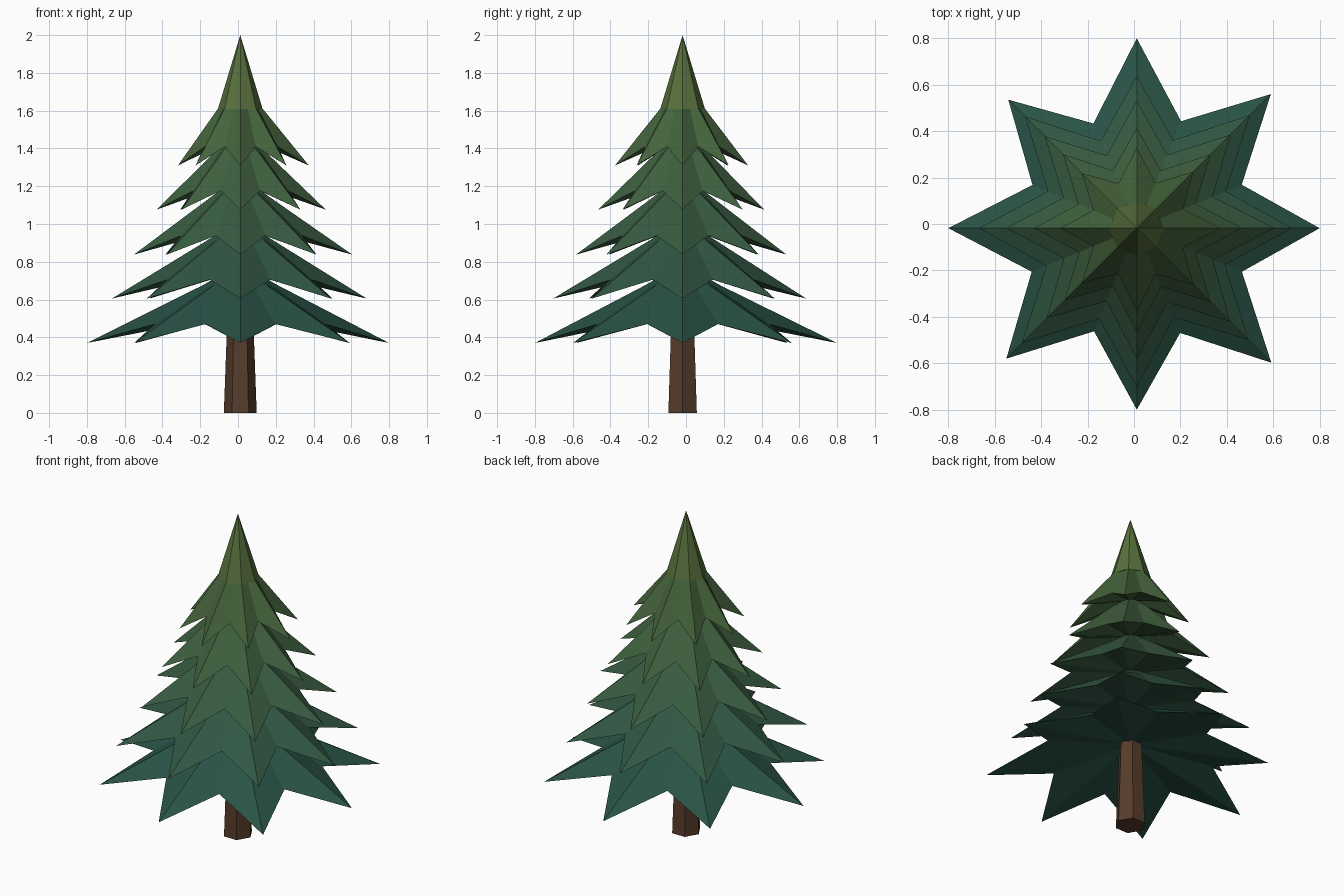
import bpy, bmesh
from math import cos, sin, pi

if "Cube" in bpy.data.objects:
    bpy.data.objects.remove(bpy.data.objects["Cube"])

CX, CY = 0.012, -0.018   # tree axis, slightly off the bounding-box centre


def material(name, rgb):
    m = bpy.data.materials.new(name)
    m.diffuse_color = (*rgb, 1)
    m.use_nodes = True
    m.node_tree.nodes["Principled BSDF"].inputs["Base Color"].default_value = m.diffuse_color
    return m


def ring(bm, radii, zs, turn=0.0):
    n = len(radii)
    return [bm.verts.new((CX + r * cos(turn + 2 * pi * i / n),
                          CY + r * sin(turn + 2 * pi * i / n), z))
            for i, (r, z) in enumerate(zip(radii, zs))]


def bridge(bm, a, b):
    n = len(a)
    for i in range(n):
        j = (i + 1) % n
        bm.faces.new((a[i], a[j], b[j], b[i]))


def fan(bm, loop, z):
    c = bm.verts.new((CX, CY, z))
    n = len(loop)
    for i in range(n):
        bm.faces.new((loop[i], loop[(i + 1) % n], c))


def finish(bm, name, mat):
    bmesh.ops.recalc_face_normals(bm, faces=bm.faces)
    me = bpy.data.meshes.new(name)
    bm.to_mesh(me)
    bm.free()
    ob = bpy.data.objects.new(name, me)
    bpy.context.collection.objects.link(ob)
    me.materials.append(mat)


# Tapered hexagonal trunk
bm = bmesh.new()
low = ring(bm, [0.087] * 6, [0] * 6)
high = ring(bm, [0.065] * 6, [0.6] * 6)
bridge(bm, low, high)
bm.faces.new(low)
bm.faces.new(high)
finish(bm, "trunk", material("bark", (0.095, 0.045, 0.024)))

# Five drooping star-shaped branch tiers: (tip height, top radius, 8 tip radii from +x)
tiers = [
    (0.37, 0.200, (.788, .817, .818, .783, .812, .795, .782, .820)),
    (0.605, 0.180, (.670, .69, .655, .68, .680, .70, .686, .68)),
    (0.838, 0.155, (.593, .57, .550, .56, .563, .55, .564, .57)),
    (1.076, 0.135, (.453, .45, .432, .45, .443, .44, .447, .45)),
    (1.31, 0.115, (.363, .345, .347, .335, .330, .335, .358, .345)),
]
for k, (z, top_r, tips) in enumerate(tiers):
    radii, heights = [], []
    for i, r in enumerate(tips):
        radii += [r, 0.305 * (r + tips[(i + 1) % 8])]   # tip, then notch
        heights += [z, z + 0.1]
    bm = bmesh.new()
    star = ring(bm, radii, heights)
    top = ring(bm, [top_r, top_r * 0.88] * 8, [z + 0.305] * 16)
    bridge(bm, star, top)
    fan(bm, star, z + 0.16)    # hollow underside
    fan(bm, top, z + 0.42)
    t = k / 5
    finish(bm, f"branch_tier_{k + 1}",
           material(f"needles_{k + 1}", (0.022 + 0.045 * t, 0.085 + 0.05 * t, 0.06 - 0.02 * t)))

# Pointed crown
bm = bmesh.new()
base = ring(bm, [0.118] * 8, [1.61] * 8)
fan(bm, base, 2.0)
bm.faces.new(base)
finish(bm, "crown", material("needles_top", (0.095, 0.16, 0.045)))
